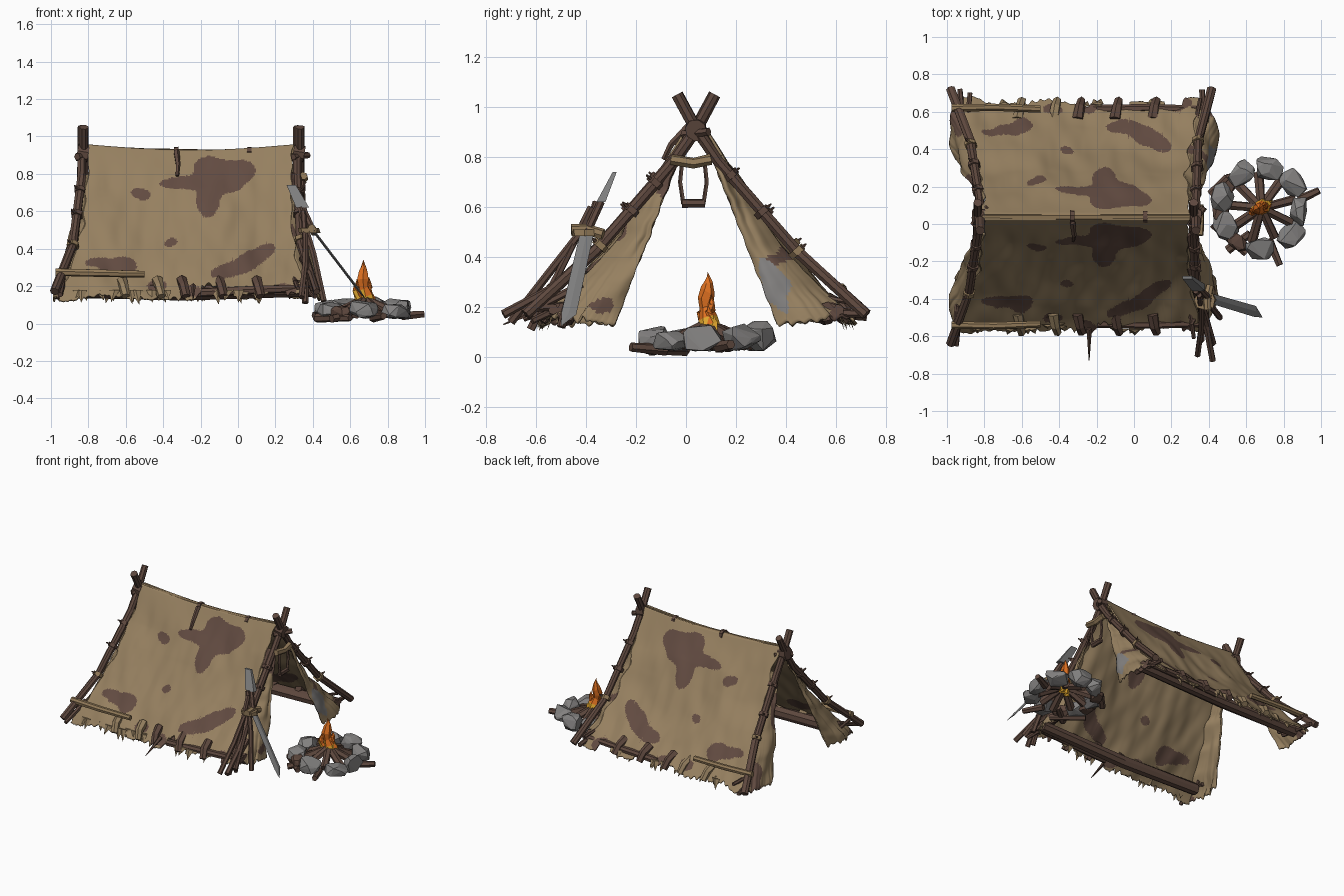
import bpy, bmesh, math, random
from mathutils import Vector as V, noise, Matrix

if "Cube" in bpy.data.objects:
    bpy.data.objects.remove(bpy.data.objects["Cube"])

random.seed(4)
CY = 0.04  # tent centre line in y


def mat(name, r, g, b):
    m = bpy.data.materials.new(name)
    lin = lambda c: ((c / 255 + 0.055) / 1.055) ** 2.4
    m.diffuse_color = (lin(r), lin(g), lin(b), 1)
    m.use_nodes = True
    m.node_tree.nodes["Principled BSDF"].inputs["Base Color"].default_value = m.diffuse_color
    return m


CLOTH = mat("tan cloth", 150, 128, 96)
PATCH = mat("brown patch", 98, 75, 65)
WOOD = mat("dark wood", 94, 72, 62)
PALE = mat("pale wood", 145, 121, 88)
STONE = mat("grey stone", 130, 128, 127)
STEEL = mat("grey steel", 126, 126, 126)
ORANGE = mat("flame orange", 222, 112, 32)
YELLOW = mat("flame yellow", 240, 178, 50)


def finish(name, bm, mats, smooth=False):
    bmesh.ops.recalc_face_normals(bm, faces=bm.faces)
    me = bpy.data.meshes.new(name)
    bm.to_mesh(me)
    bm.free()
    for m in mats:
        me.materials.append(m)
    for p in me.polygons:
        p.use_smooth = smooth
    ob = bpy.data.objects.new(name, me)
    bpy.context.collection.objects.link(ob)
    return ob


def stick(name, pts, r, m, n=7, taper=0.85):
    """Rough faceted branch through the given points."""
    pts = [V(p) for p in pts]
    bm, rings = bmesh.new(), []
    for i, p in enumerate(pts):
        d = (pts[min(i + 1, len(pts) - 1)] - pts[max(i - 1, 0)]).normalized()
        a = d.cross(V((0.3, 0.2, 1)) if abs(d.z) < 0.9 else V((1, 0, 0))).normalized()
        b = d.cross(a)
        rr = r * (1 + (taper - 1) * i / (len(pts) - 1))
        rings.append([bm.verts.new(p + (a * math.cos(t) + b * math.sin(t)) * rr * random.uniform(0.9, 1.1))
                      for t in (2 * math.pi * k / n for k in range(n))])
    for q, w in zip(rings, rings[1:]):
        for k in range(n):
            bm.faces.new((q[k], q[(k + 1) % n], w[(k + 1) % n], w[k]))
    bm.faces.new(rings[0])
    bm.faces.new(rings[-1])
    return finish(name, bm, [m])


def hull(name, pts, m):
    bm = bmesh.new()
    for p in pts:
        bm.verts.new(p)
    bmesh.ops.convex_hull(bm, input=bm.verts)
    return finish(name, bm, [m])


def sheet(name, fn, nu, nv, rule):
    """Cloth grid from a surface function, coloured per face by a rule."""
    bm = bmesh.new()
    g = [[bm.verts.new(fn(i / nu, j / nv)) for j in range(nv + 1)] for i in range(nu + 1)]
    for i in range(nu):
        for j in range(nv):
            f = bm.faces.new((g[i][j], g[i + 1][j], g[i + 1][j + 1], g[i][j + 1]))
            f.material_index = rule(f.calc_center_median())
    ob = finish(name, bm, [CLOTH, PATCH, STONE], True)
    s = ob.modifiers.new("thickness", 'SOLIDIFY')
    s.thickness, s.offset = 0.01, 0


# camouflage blotches: centre x, z, radii, tilt
BLOTS = [(0, .81, .085, .06, 0), (-.15, .83, .08, .06, 0), (-.28, .75, .13, .035, .05), (-.16, .65, .06, .085, 0),
         (-.07, .74, .08, .05, 0), (.09, .36, .11, .045, .5), (-.05, .28, .1, .035, .2), (-.68, .315, .12, .04, -.05),
         (-.6, .29, .05, .04, 0), (-.52, .69, .055, .03, -.3), (-.36, .43, .035, .02, .3), (-.43, .2, .05, .03, 0),
         (.24, .17, .07, .04, 0), (-.25, .17, .06, .03, 0)]


def camo(c):
    n = noise.noise(V((c.x * 8, c.z * 8, 3))) * 0.9 + noise.noise(V((c.x * 22, c.z * 22, 8))) * .25
    tot = 0
    for x, z, a, b, t in BLOTS:
        dx, dz = c.x - x, c.z - z
        tot += math.exp(1 - ((dx * math.cos(t) + dz * math.sin(t)) / a) ** 2
                        - ((dz * math.cos(t) - dx * math.sin(t)) / b) ** 2)
    return 1 if tot * (1 + .7 * n) > 1 else 0


def panel_pt(u, v, s):
    xb = -0.955 + 1.32 * u
    cut = 0.03 + 0.06 * noise.noise(V((xb * 5, s * 3, 1))) + 0.05 * abs(noise.noise(V((xb * 22, s, 5))))
    if -0.2 < xb < -0.03 or 0.17 < xb < 0.26:
        cut += 0.06
    v *= 1.03 - cut
    x = (-0.80 + 1.10 * u) * (1 - v) + xb * v
    edge = abs(2 * u - 1) ** 6 * (1 if u > .5 else -1)
    x += edge * (-0.045 * math.sin(math.pi * v) + 0.025 * noise.noise(V((v * 9, s, u * 2))))
    w = 0.03 * noise.noise(V((x * 3, v * 2.5, s * 7))) + 0.012 * noise.noise(V((x * 11, v * 5, s)))
    w = w * min(1, v * 4) - 0.027 * math.sin(math.pi * v)
    z = 0.955 - 0.82 * v - 0.03 * math.sin(math.pi * u) * (1 - v)
    return V((x, CY + s * (0.012 + 0.6 * v + 0.8 * w), z + 0.6 * w))


# tent cloth: two sloping panels and four door flaps
for s, side in ((-1, "front"), (1, "back")):
    sheet(side + "_tent_panel", lambda u, v: panel_pt(u, v, s), 170, 108, camo)
    for e, end in ((0, "left"), (1, "right")):
        top = V((-0.82 + 1.14 * e, CY + s * 0.07, 0.79))
        corner = V((-0.955 + 1.385 * e, CY + s * 0.325, 0.13))

        def flap(a, b):
            p = panel_pt(e, 0.17 + 0.81 * b, s).lerp(top.lerp(corner, b), a)
            k = math.sin(math.pi * a) * b
            p.x += (2 * e - 1) * (0.03 + .02 * e) * k + 0.03 * noise.noise(V((a * 3, b * 4, s + e * 5))) * a
            p.z += 0.03 * noise.noise(V((a * 12, s, e))) * b ** 6
            p.y += 0.008 * noise.noise(V((b * 14, s, e)))
            p.x = max(p.x, -.985)
            return p

        def flap_rule(c):
            n = noise.noise(c * 12)
            if e and abs(c.y - 0.35) < 0.06 + .03 * n and abs(c.z - 0.29 + (c.y - .35)) < 0.07 + .04 * n:
                return 2
            return 1 if noise.noise(V((c.x * 4, c.y * 6, c.z * 6))) > 0.33 else 0

        sheet(f"{side}_{end}_door_flap", flap, 34, 60, flap_rule)

# crossed end poles along the cloth edge, with rope ties and brushwood at their feet
for e, end, d in ((-0.83, "left", -1), (0.325, "right", 1)):
    for s in (-1, 1):
        o = 0.006 * s
        foot = V((e + d * (0.15 if d < 0 else 0.09), CY + s * 0.68, 0.17))
        knee = V((e + o, CY + s * 0.09, 0.78))
        shin = knee.lerp(foot, .55) + V((-d * .035, -s * .012, -.02))
        stick(f"{end}_pole", [(e + o, CY - s * 0.075, 1.05), (e + o, CY - s * 0.005, 0.92), knee, shin, foot],
              0.024, WOOD, 8, 1)
        for t in (0.2, 0.55, 1.0):
            p = knee.lerp(shin, t + random.uniform(-.08, .08))
            q = (shin - knee).normalized() * 0.013
            stick("pole_tie", [p - q, p + q], 0.034, PALE if t == 1 else WOOD, 6, 1)
            stick("pole_thorn", [p, p + V((d * .03, s * .035, .03))], 0.013, WOOD, 5, .3)
        for k in range(5 if d > 0 else 2):
            a = foot + V((-d * random.uniform(.03, .14), -s * random.uniform(.2, .3), random.uniform(.0, .14)))
            b = foot + V((-d * random.uniform(.0, .12), s * random.uniform(-.12, .01), random.uniform(-.03, .08)))
            stick("brushwood", [a, b], random.uniform(.012, .022), WOOD, 6, .8)
    stick(f"{end}_cross_lashing", [(e - .03, CY, .915), (e + .03, CY, .905)], 0.045, WOOD, 8, 1)
    stick(f"{end}_lashing_peg", [(e - .03, CY - .05, .89), (e + .05, CY + .05, .90)], 0.02, WOOD, 6)

# ridge pole and its straps
stick("ridge_pole", [(-.84, CY, .93), (-.5, CY, .915), (-.1, CY, .905), (.33, CY, .925)], 0.025, PALE, 8, .95)
for x in (-.33, .06):
    stick("ridge_strap", [(x - .012, CY, .912), (x + .012, CY, .912)], 0.034, WOOD, 8, 1)
stick("strap_tail", [(-.33, CY - .03, .92), (-.32, CY - .1, .85), (-.325, CY - .13, .79)], 0.016, WOOD, 5, .6)

# hem logs, rails, knots and hanging tatters
for s, side in ((-1, "front"), (1, "back")):
    stick(side + "_hem_log", [(-.93, CY + s * .51, .18), (-.3, CY + s * .52, .165), (.4, CY + s * .52, .18)], 0.042, WOOD, 8, .95)
    stick(side + "_hem_branch", [(-.2, CY + s * .575, .165), (.1, CY + s * .58, .18), (.4, CY + s * .57, .19)], 0.024, WOOD, 7, .9)
    stick(side + "_rail", [(-.975, CY + s * .58, .275), (-.75, CY + s * .585, .27), (-.5, CY + s * .575, .265)], 0.021, PALE, 7, .9)
    for x in (-.62, -.43, -.3, -.1, .1):
        stick("hem_knot", [(x, CY + s * .52, .23), (x + .01, CY + s * .585, .2), (x + .02, CY + s * .62, .145)],
              0.03, CLOTH if x < -.35 else WOOD, 6, .8)
    for k in range(16):
        x = random.uniform(-.9, .36)
        y = CY + s * random.uniform(.56, .61)
        hull("hem_tatter", [(x - .03, y, .18), (x + .03, y, .18), (x, y + s * .012, .18),
                            (x + random.uniform(-.02, .02), y + s * .03, random.uniform(.1, .13))], CLOTH)
stick("hem_spike", [(-.24, -.56, .2), (-.24, -.73, .13)], 0.016, WOOD, 5, .15)

# hanging frame in the doorway
stick("frame_top", [(.35, -.06, .79), (.355, .03, .775), (.35, .1, .79)], 0.022, PALE, 6, 1)
for s in (-1, 1):
    stick("frame_cord", [(.35, CY - .01 + s * .045, .78), (.35, CY - .01 + s * .053, .7), (.35, CY - .01 + s * .04, .61)], 0.009, WOOD, 5, 1)
stick("frame_bottom", [(.35, -.015, .615), (.35, .075, .615)], 0.018, WOOD, 6, 1)

# sword leaning on a stack of stakes
guard, tip, end = V((.4, -.395, .5)), V((.69, -.48, .12)), V((.29, -.285, .74))
ax = (tip - guard).normalized()
w = (V((0, 1, 0)) - ax * ax.y).normalized()
th = ax.cross(w) * 0.007
near = tip - ax * 0.07
hull("sword_blade", [guard + w * .027, guard - w * .027, guard + th, guard - th, near + w * .03, near - w * .03,
                     near + th, near - th, tip - w * .02], STEEL)
stick("sword_guard", [guard - w * .065, guard + V((-.01, 0, .01)), guard + w * .065], 0.022, PALE, 7, 1)
mid = guard.lerp(end, .5)
stick("sword_grip", [guard, mid], 0.017, WOOD, 7, 1)
hull("spear_head", [mid + V((x, y, 0)) for x in (-.035, .035) for y in (-.018, .018)] +
     [end + V((x, y, 0)) for x in (-.03, .02) for y in (-.008, .008)], STEEL)
stick("stake_ring", [guard + V((-.02, -.01, -.015)), guard + V((-.02, -.01, .01))], 0.058, PALE, 8, 1)
for a, b in (((.33, -.36, .62), (.46, -.5, .12)), ((.35, -.38, .6), (.36, -.62, .11)),
             ((.36, -.42, .5), (.34, -.7, .14)), ((.34, -.4, .35), (.42, -.73, .17))):
    stick("leaning_stake", [a, V(a).lerp(V(b), .5) + V((.01, 0, 0)), b], 0.015, WOOD, 6, 1.15)

# campfire: stone ring of rounded, faceted rocks
FX, FY = 0.68, 0.085
for deg, m, h in ((-5, STONE, .1), (38, STONE, .11), (79, STONE, .12), (120, STONE, .11), (163, STONE, .1),
                  (207, STONE, .09), (236, WOOD, .07), (268, STONE, .1), (318, STONE, .08),
                  (142, WOOD, .06), (185, WOOD, .06)):
    a = math.radians(deg)
    big = 1 if m is STONE else .75
    xf = (Matrix.Translation((FX + .215 * math.cos(a), FY + .215 * math.sin(a), .025 + h / 2)) @
          Matrix.Rotation(a, 4, 'Z') @ Matrix.Rotation(random.uniform(-.2, .2), 4, 'X') @
          Matrix.Diagonal((.06 * big, .077 * big, h / 2, 1)))
    pts = []
    for k in range(22):
        q = V([random.gauss(0, 1) for _ in range(3)])
        q /= sum(abs(c) ** 4 for c in q) ** .25
        p = xf @ q
        p.z = max(p.z, .005)
        pts.append(p)
    hull("ring_stone", pts, m)

# campfire: firewood
for k in range(9):
    a = k * 2 * math.pi / 9 + .25
    c, s = math.cos(a), math.sin(a)
    r = random.uniform(.16, .2)
    stick("firewood", [(FX + .02 * c, FY + .02 * s, .12), (FX + r * c, FY + r * s, .05)], 0.024, WOOD, 6, 1.1)
for a, b in (((.88, .13, .04), (.99, .18, .05)), ((.42, .0, .03), (.6, -.16, .03)), ((.72, -.08, .03), (.78, -.22, .04)),
             ((.5, -.14, .025), (.62, -.05, .05)), ((.41, .16, .04), (.5, .25, .07))):
    stick("loose_log", [a, b], 0.024, WOOD, 6, .8)

# campfire: flame, yellow at the base and orange above
for name, dx, dy, h, r in (("main_flame", 0, 0, .25, .046), ("left_flame", -.035, -.015, .15, .03), ("right_flame", .03, .015, .16, .03)):
    prof = [(0, .7), (.12, 1), (.3, .85), (.45, .55), (.6, .7), (.75, .6), (.88, .35), (1, .03)]
    ob = stick(name, [(FX + dx - .01 * t + .01 * math.sin(t * 8), FY + dy + .012 * math.sin(t * 9), .08 + h * t) for t, _ in prof], r, ORANGE, 6, 1)
    for i, v in enumerate(ob.data.vertices):
        t, k = prof[i // 6]
        v.co.x = FX + dx - .01 * t + (v.co.x - FX - dx + .01 * t) * k
        v.co.y = FY + dy + (v.co.y - FY - dy) * k
    ob.data.materials.append(YELLOW)
    for p in ob.data.polygons:
        if p.center.z < .14 + .015 * (p.index % 3):
            p.material_index = 1
